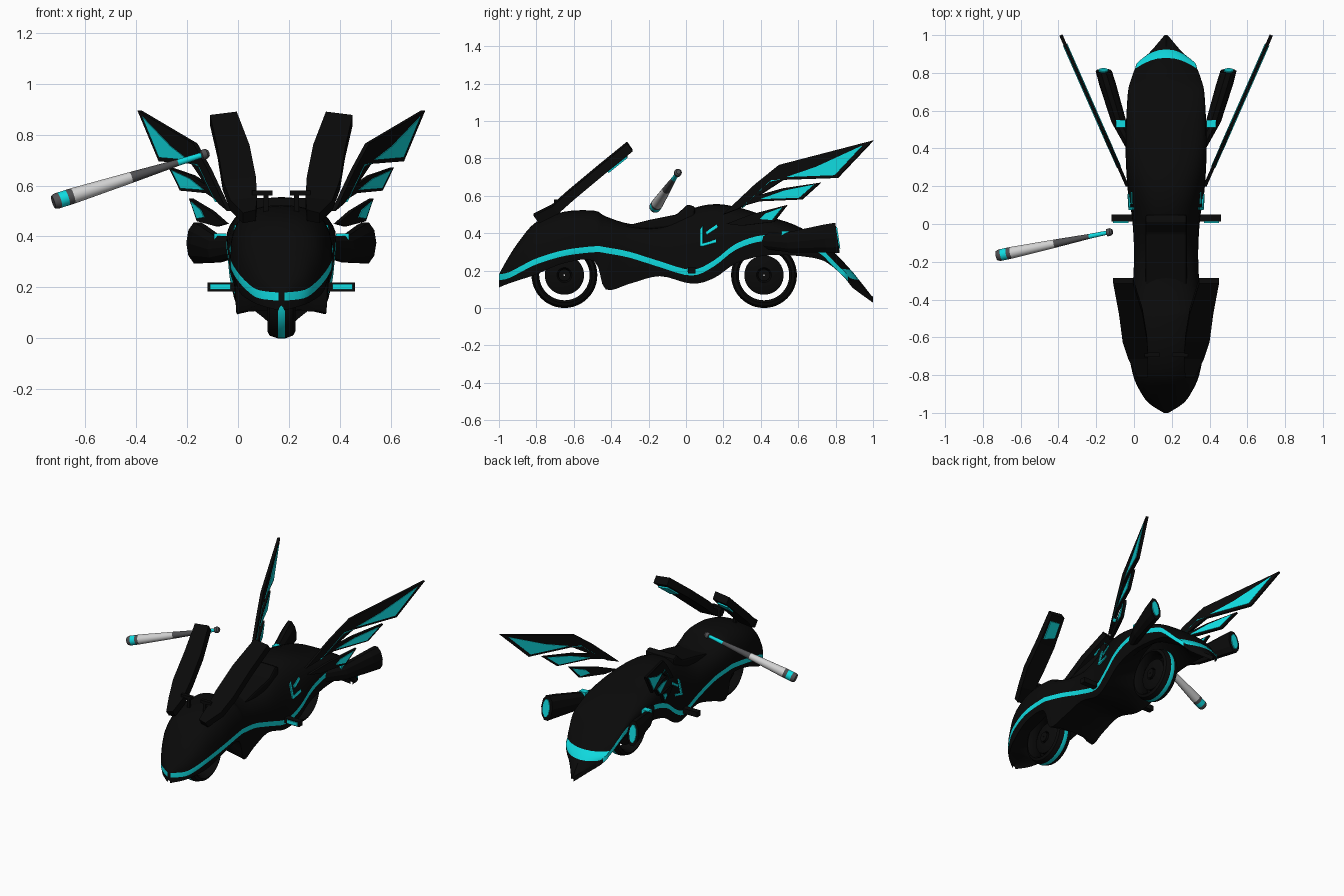
import bpy, bmesh
from math import sin, cos, pi
from mathutils import Vector

cube = bpy.data.objects.get("Cube")
if cube:
    bpy.data.objects.remove(cube, do_unlink=True)

CX = 0.17  # centre line of the bike


def material(name, rgb):
    m = bpy.data.materials.new(name)
    m.use_nodes = True
    color = (*rgb, 1)
    m.diffuse_color = color
    m.node_tree.nodes["Principled BSDF"].inputs["Base Color"].default_value = color
    return m


BLACK = material("black", (0.003, 0.003, 0.003))
CYAN = material("cyan", (0.005, 0.72, 0.76))
WHITE = material("light_grey", (0.65, 0.65, 0.65))
GREY = material("dark_grey", (0.08, 0.08, 0.085))


def finish(name, bm, mats, smooth=True, bevel=0):
    bmesh.ops.recalc_face_normals(bm, faces=bm.faces)
    mesh = bpy.data.meshes.new(name)
    bm.to_mesh(mesh)
    bm.free()
    obj = bpy.data.objects.new(name, mesh)
    bpy.context.collection.objects.link(obj)
    for m in mats:
        mesh.materials.append(m)
    if bevel:
        mod = obj.modifiers.new("bevel", 'BEVEL')
        mod.width, mod.segments = bevel, 2
    if smooth:
        bpy.ops.object.select_all(action='DESELECT')
        obj.select_set(True)
        bpy.context.view_layer.objects.active = obj
        bpy.ops.object.shade_smooth_by_angle(angle=0.6)
    return obj


def loft(name, rings, mats=(BLACK,), rule=lambda i, j: 0, closed=False, smooth=True, bevel=0):
    """Skin a list of closed rings; rule(i, j) picks the material."""
    bm = bmesh.new()
    rows = [[bm.verts.new(p) for p in r] for r in rings]
    n = len(rows[0])
    for i in range(len(rows) - (0 if closed else 1)):
        a, b = rows[i], rows[(i + 1) % len(rows)]
        for j in range(n):
            k = (j + 1) % n
            bm.faces.new((a[j], a[k], b[k], b[j])).material_index = rule(i, j)
    if not closed:
        bm.faces.new(rows[0]).material_index = rule(0, 0)
        bm.faces.new(rows[-1]).material_index = rule(len(rows) - 2, 0)
    return finish(name, bm, mats, smooth, bevel)


def plate(name, pts, thick, mat, bevel=0):
    """Flat polygon given thickness along its normal."""
    pts = [Vector(p) for p in pts]
    normal = sum((a.cross(b) for a, b in zip(pts, pts[1:] + pts[:1])), Vector()).normalized()
    off = normal * thick / 2
    return loft(name, [[p - off for p in pts], [p + off for p in pts]],
                (mat,), smooth=False, bevel=bevel)


def box(name, lo, hi, mat):
    (a, b, c), (d, e, f) = lo, hi
    return loft(name, [[(x, b, c), (x, e, c), (x, e, f), (x, b, f)] for x in (a, d)],
                (mat,), smooth=False)


# Body shell stations: y, half width, top, stripe height, skirt bottom
STATIONS = [
    (-1, .012, .18, .165, .11), (-.95, .09, .27, .175, .13), (-.89, .135, .36, .205, .15),
    (-.8, .175, .46, .25, .18), (-.65, .2, .515, .295, .24), (-.49, .195, .52, .315, .25),
    (-.43, .19, .49, .31, .1), (-.3, .175, .45, .285, .13), (-.14, .17, .45, .235, .17),
    (.03, .18, .53, .19, .13), (.15, .2, .555, .24, .16), (.27, .21, .54, .33, .24),
    (.42, .215, .495, .375, .28), (.58, .21, .445, .355, .28), (.72, .2, .365, .31, .26),
    (.8, .185, .29, .26, .23), (.88, .165, .205, .205, .18), (.925, .14, .15, .16, .13),
    (1, .008, .045, .045, .035)]


def catmull(p, q, r, s, t):
    return [b + .5 * t * (c - a + t * (2 * a - 5 * b + 4 * c - d + t * (3 * (b - c) + d - a)))
            for a, b, c, d in zip(p, q, r, s)]


def body_ring(y, w, top, edge, low):
    w = max(w, .006)
    well = max(max(0, 1 - (abs(y - wy) / .24) ** 4) for wy in (-.65, .417))
    roof = low + .02 + well * (edge + .03 - low)
    half = [(w * sin(a) ** .75, edge + .015 + (top - edge - .015) * cos(a) ** .75)
            for a in [k * pi / 16 for k in range(1, 8)]]
    half += [(w, edge + .015), (w, edge - .017), (w * .93, low), (w * .7, low + .01)]
    sweep = .06 * min(1, max(0, (y - .7) / .18)) * min(1, (1 - y) / .05)
    pts = [(0, top)] + half + [(0, roof)] + [(-x, z) for x, z in reversed(half)]
    return [Vector((CX + x, y - sweep * (x / w) ** 2, z)) for x, z in pts]


SUB = 4
rows = []
last = len(STATIONS) - 1
for i in range(last):
    four = [STATIONS[min(max(i + k, 0), last)] for k in (-1, 0, 1, 2)]
    rows += [catmull(*four, s / SUB) for s in range(SUB)]
rows.append(STATIONS[-1])
count = len(body_ring(*rows[0]))


def body_rule(i, j):
    side = min(j, count - 1 - j)
    tail_band = STATIONS[-3][0] - .001 <= rows[i][0] < STATIONS[-2][0] - .001
    stripe = side == 8 and rows[i][0] < .92
    return 1 if stripe or (tail_band and side < 8) else 0


loft("body_shell", [body_ring(*r) for r in rows], (BLACK, CYAN), body_rule)

# Seat with a raised back
seat = [(-.36, .43), (-.2, .47), (-.05, .5), (.01, .555), (.05, .54), (.04, .44), (-.2, .42)]
plate("seat", [(CX, y, z) for y, z in seat], .22, BLACK, bevel=.012)


# Wheels: tyre with tread line, open ring, hub disc
def lathe(name, y, profile, mats, rule):
    steps = 48
    rings = [[(CX + x, y + r * cos(a), .176 + r * sin(a)) for x, r in profile]
             for a in [2 * pi * k / steps for k in range(steps)]]
    loft(name, rings, mats, rule, closed=True)


tyre = [(-.03, .135), (-.055, .148), (-.046, .165), (-.014, .176)]
hub = [(-.02, .03), (-.035, .04), (-.03, .085), (-.02, .105)]
for label, y in (("front", -.65), ("rear", .417)):
    for part, prof in (("tyre", tyre), ("hub", hub)):
        full = prof + [(-x, r) for x, r in reversed(prof)]
        tread = 3 if part == "tyre" else -1
        lathe(f"{label}_{part}", y, full, (BLACK, CYAN), lambda i, j: int(j == tread))
    axle = [(-.045, .004), (-.045, .032), (.045, .032), (.045, .004)]
    lathe(f"{label}_axle", y, axle, (BLACK,), lambda i, j: 0)

# Wing feathers as (y, z) outlines, each with a glowing panel
FEATHERS = {
    "upper": ([(.2, .5), (.37, .66), (.5, .765), (1, .895), (.81, .695), (.52, .685), (.28, .53)],
              [(.54, .7), (.7, .755), (.95, .87), (.8, .71)]),
    "middle": ([(.25, .53), (.38, .6), (.52, .64), (.72, .67), (.62, .58), (.39, .57)],
               [(.4, .582), (.53, .628), (.69, .66), (.61, .589)]),
    "lower": ([(.22, .45), (.35, .5), (.54, .55), (.47, .46), (.3, .44)],
              [(.4, .475), (.43, .505), (.52, .538), (.465, .47)])}
# Front blade stations: y, z, inner and outer offset
BLADE = [(-.8, .48, .1, .15), (-.7, .53, .095, .2), (-.61, .61, .1, .23),
         (-.46, .735, .125, .25), (-.3, .865, .175, .28)]
# Circuit mark bars on the flank as (y, z) outlines
MARKS = [[(.075, .33), (.09, .33), (.09, .44), (.075, .42)],
         [(.09, .33), (.16, .35), (.16, .365), (.09, .345)],
         [(.11, .39), (.17, .43), (.165, .445), (.105, .405)]]

for tag, s in (("left", 1), ("right", -1)):
    def wing(pts):
        return [(CX + s * (.205 + (y - .2) * .44), y, z) for y, z in pts]
    for name, (outline, panel) in FEATHERS.items():
        plate(f"{tag}_{name}_feather", wing(outline), .018, BLACK)
        plate(f"{tag}_{name}_feather_panel", wing(panel), .026, CYAN)
    edge = [(.3, .535), (.45, .675), (.52, .688), (.46, .683)]
    plate(f"{tag}_feather_edge_line", wing(edge), .024, CYAN)

    # Tall front blade with a panel on its rear face
    rings = []
    for y, z, a, b in BLADE:
        rings.append([(CX + s * x, y + dy, z + dz) for x, dy, dz in
                      ((a, -.015, .025), (b, -.015, .012), (b, .015, -.028), (a, .015, -.018))])
    loft(f"{tag}_front_blade", rings, smooth=False)
    screen = [(.19, -.33, .814), (.265, -.33, .805), (.24, -.43, .725), (.165, -.41, .75)]
    plate(f"{tag}_blade_panel", [(CX + s * x, y + .014, z) for x, y, z in screen], .009, CYAN)

    # Handlebar grip and its stem
    x0, x1 = sorted((CX + s * .035, CX + s * .115))
    box(f"{tag}_handle_grip", (x0, -.705, .56), (x1, -.68, .58), BLACK)
    xs = CX + s * .06
    box(f"{tag}_handle_stem", (xs - .01, -.7, .47), (xs + .01, -.685, .565), BLACK)

    # Foot peg with a bright front
    x0, x1 = sorted((CX + s * .15, CX + s * .29))
    box(f"{tag}_foot_peg", (x0, .012, .185), (x1, .05, .22), BLACK)
    x0, x1 = sorted((CX + s * .2, CX + s * .28))
    box(f"{tag}_foot_peg_light", (x0, .006, .192), (x1, .013, .214), CYAN)

    # Flared exhaust with a glowing outlet
    def oval(dx, y, z, w, h):
        return [Vector((CX + s * (dx + w * cos(a)), y - .15 * h * sin(a), z + h * sin(a)))
                for a in [2 * pi * k / 10 for k in range(10)]]
    loft(f"{tag}_exhaust", [oval(.17, .38, .36, .03, .04), oval(.25, .54, .35, .04, .055),
                            oval(.31, .74, .37, .045, .078), oval(.33, .81, .375, .043, .085)],
         smooth=False)
    plate(f"{tag}_exhaust_outlet", oval(.332, .812, .375, .026, .06), .009, CYAN)
    x0, x1 = sorted((CX + s * .215, CX + s * .265))
    box(f"{tag}_exhaust_light", (x0, .51, .33), (x1, .55, .412), CYAN)

    # Flank marks
    for n, bar in enumerate(MARKS):
        plate(f"{tag}_flank_mark_{n}",
              [(CX + s * (.2 - .23 * (z - .33) + .12 * (y - .12)), y, z) for y, z in bar],
              .009, CYAN)

# Floating bat: fraction along the axis, radius, material of the next section
start, end = Vector((-.725, -.168, .535)), Vector((-.115, -.04, .728))
axis = end - start
u = axis.cross(Vector((0, 0, 1))).normalized()
v = u.cross(axis).normalized()
BAT = [(0, .026, 1), (.02, .031, 1), (.04, .031, 2), (.09, .031, 1), (.125, .031, 0), (.5, .022, 1),
       (.8, .013, 2), (.95, .011, 1), (.955, .02, 1), (.985, .02, 1), (1, .012, 1)]
loft("bat", [[start + axis * t + r * (u * cos(a) + v * sin(a))
              for a in [2 * pi * k / 20 for k in range(20)]] for t, r, m in BAT],
     (WHITE, GREY, CYAN), lambda i, j: BAT[i][2])
